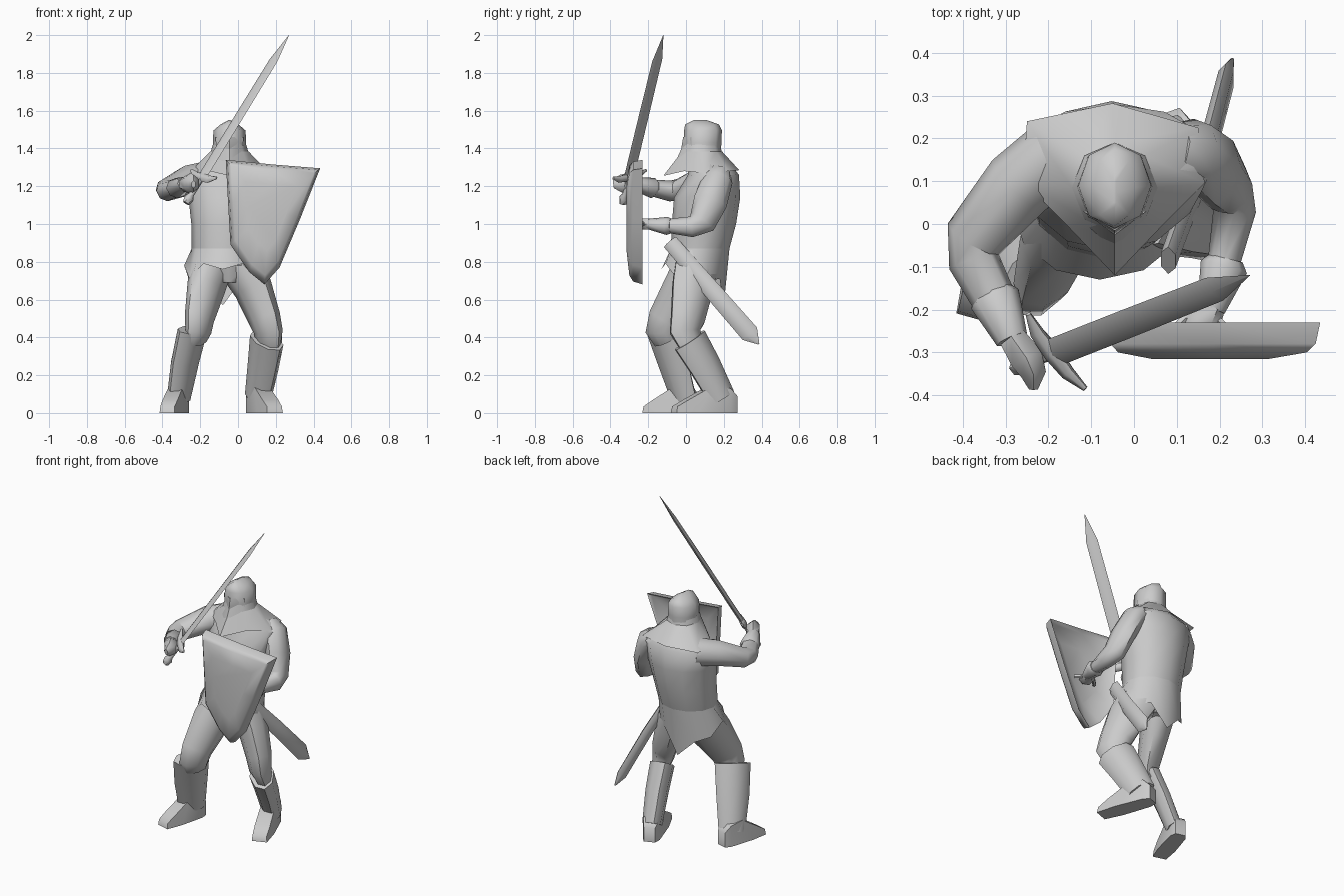
import bpy, bmesh, math
from mathutils import Vector as V


def finish(name, bm, angle=55):
    bmesh.ops.remove_doubles(bm, verts=bm.verts, dist=1e-5)
    bmesh.ops.recalc_face_normals(bm, faces=bm.faces)
    me = bpy.data.meshes.new(name)
    bm.to_mesh(me)
    bm.free()
    ob = bpy.data.objects.new(name, me)
    bpy.context.collection.objects.link(ob)
    bpy.ops.object.select_all(action='DESELECT')
    ob.select_set(True)
    bpy.context.view_layer.objects.active = ob
    bpy.ops.object.shade_smooth_by_angle(angle=math.radians(angle))
    return ob


def loft(name, rings, caps=True, angle=55):
    bm = bmesh.new()
    vs = [[bm.verts.new(p) for p in r] for r in rings]
    n = len(vs[0])
    for a, b in zip(vs, vs[1:]):
        for i in range(n):
            bm.faces.new((a[i], a[(i + 1) % n], b[(i + 1) % n], b[i]))
    if caps:
        bm.faces.new(vs[0])
        bm.faces.new(vs[-1])
    return finish(name, bm, angle)


def ring(cx, cy, z, rx, ry, n=8, phase=0.0):
    return [(cx + rx * math.cos(phase + 2 * math.pi * i / n),
             cy + ry * math.sin(phase + 2 * math.pi * i / n), z) for i in range(n)]


def tube(name, path, wide=(1, 0, 0), n=8, angle=55):
    """path: (point, half width, half thickness)"""
    pts = [V(p[0]) for p in path]
    rings = []
    for i, (p, a, b) in enumerate(path):
        t = (pts[min(i + 1, len(pts) - 1)] - pts[max(i - 1, 0)]).normalized()
        s = V(wide)
        s = (s - t * s.dot(t)).normalized()
        u = t.cross(s)
        rings.append([pts[i] + s * a * math.cos(2 * math.pi * k / n)
                      + u * b * math.sin(2 * math.pi * k / n) for k in range(n)])
    return loft(name, rings, True, angle)


def hull(name, pts):
    bm = bmesh.new()
    for p in pts:
        bm.verts.new(p)
    r = bmesh.ops.convex_hull(bm, input=bm.verts)
    bmesh.ops.delete(bm, geom=list({g for g in r['geom_interior'] if isinstance(g, bmesh.types.BMVert)}),
                     context='VERTS')
    return finish(name, bm)


# Torso
loft("torso", [ring(*r, n=12) for r in (
    (-.065, .06, .78, .165, .14), (-.068, .075, .87, .177, .155), (-.06, .095, 1.0, .187, .17),
    (-.052, .112, 1.14, .21, .175), (-.045, .145, 1.26, .235, .135), (-.045, .12, 1.34, .12, .10))])

# Zigzag tunic skirt, longest at the back
zs = [.76, .70, .71, .57, .67, .70, .78, .71, .79, .76, .79, .71]
top = ring(-.068, .075, .87, .177, .155, 12)
low = ring(-.08, .035, 0, .205, .165, 12)
loft("tunic_skirt", [top, [(p[0], p[1], z) for p, z in zip(low, zs)]], False)

# Pointed shoulder collar and upper cowl
inner = ring(-.045, .085, 1.385, .10, .105, 8, -math.pi / 2)
outer = [(-.045, -.12, 1.255), (.06, -.01, 1.28), (.165, .095, 1.27), (.15, .225, 1.28),
         (-.05, .282, 1.285), (-.25, .24, 1.28), (-.26, .10, 1.27), (-.15, -.01, 1.28)]
loft("shoulder_collar", [outer, inner], False)
cowl_low = [(-.045, -.06, 1.32)] + ring(-.045, .085, 1.35, .11, .11, 8, -math.pi / 2)[1:]
loft("cowl", [cowl_low, ring(-.045, .085, 1.43, .085, .095, 8, -math.pi / 2)])

# Helmet with a central ridge and a chin wedge
ph = -math.pi / 2
loft("helmet", [ring(-.045, .085, 1.36, .09, .10, 8, ph), ring(-.045, .087, 1.43, .088, .10, 8, ph),
                ring(-.045, .09, 1.495, .085, .10, 8, ph), ring(-.045, .085, 1.527, .048, .09, 8, ph),
                ring(-.045, .075, 1.55, .004, .035, 8, ph)])
hull("face_guard", [(-.12, .03, 1.46), (.03, .03, 1.46), (-.045, -.015, 1.46), (-.045, -.025, 1.40),
                    (-.11, .03, 1.35), (.02, .03, 1.35), (-.045, -.005, 1.34)])

# Each leg splays outward along its own heading
rdir, ldir = (.6, .8, 0), (.6, -.8, 0)

# Thighs and knees
tube("right_thigh", [((-.135, .06, .80), .12, .11), ((-.17, -.02, .66), .12, .085),
                     ((-.205, -.12, .50), .095, .065), ((-.21, -.14, .43), .09, .055),
                     ((-.225, -.11, .38), .075, .045)], rdir)
tube("left_thigh", [((.0, .06, .80), .13, .11), ((.08, .035, .66), .125, .09),
                    ((.14, .01, .50), .105, .075), ((.16, -.005, .43), .095, .065),
                    ((.16, .03, .36), .08, .05)], ldir)
hull("pelvis", ring(-.05, .06, .80, .17, .13) + ring(-.05, .05, .69, .08, .09))

# Boots: shaft plus foot
tube("right_boot_shaft", [((-.24, -.125, .44), .108, .058), ((-.28, -.07, .27), .10, .055),
                          ((-.315, -.01, .07), .08, .05)], rdir)
tube("left_boot_shaft", [((.152, .02, .385), .112, .072), ((.133, .10, .25), .10, .068),
                         ((.105, .19, .08), .085, .058)], ldir)


def foot(name, heel, toe, w):
    h, t = V((*heel, 0)), V((*toe, 0))
    s = V((0, 0, 1)).cross(t - h).normalized() * w
    spec = [(0, .6, 0), (0, .6, .09), (.12, .9, 0), (.12, .85, .13), (.42, .75, .14), (.65, 1, 0),
            (.8, .8, .07), (.98, .75, .035), (1, .8, 0)]
    hull(name, [h.lerp(t, f) + s * k * m + V((0, 0, z)) for f, m, z in spec for k in (-1, 1)])


foot("right_foot", (-.295, .065), (-.375, -.22), .052)
foot("left_foot", (.075, .26), (.195, -.065), .056)

# Arms, cuffs and hands
tube("right_arm", [((-.18, .165, 1.24), .09, .085), ((-.27, .09, 1.23), .08, .085),
                   ((-.375, -.035, 1.18), .06, .07), ((-.375, -.085, 1.175), .055, .06),
                   ((-.315, -.20, 1.195), .042, .05)], (0, 0, 1))
tube("right_cuff", [((-.335, -.15, 1.185), .035, .04), ((-.325, -.175, 1.19), .055, .06),
                    ((-.285, -.27, 1.215), .035, .038)], (0, 0, 1))
tube("right_hand", [((-.285, -.265, 1.21), .04, .036), ((-.25, -.315, 1.215), .055, .045),
                    ((-.235, -.35, 1.215), .045, .034), ((-.235, -.385, 1.21), .02, .012)], (0, 0, 1), 6)
tube("left_arm", [((.10, .18, 1.27), .05, .06), ((.14, .17, 1.24), .065, .08),
                  ((.19, .13, 1.12), .062, .09), ((.22, .085, 1.01), .058, .075),
                  ((.235, .03, .985), .05, .055), ((.21, -.09, .99), .038, .038)])
tube("left_cuff", [((.215, -.08, .99), .04, .04), ((.21, -.10, .99), .056, .048),
                   ((.18, -.20, 1.0), .033, .028)])
tube("left_hand", [((.18, -.19, 1.0), .035, .032), ((.16, -.225, 1.0), .045, .035),
                   ((.15, -.255, 1.0), .04, .03)], n=6)

# Shield: bevelled and bowed plate with a shallow hollow back
edge = [(-.065, 1.34), (.185, 1.315), (.435, 1.295), (.33, 1.03), (.22, .77), (.14, .68),
        (.06, .745), (-.04, .89), (-.053, 1.12)]
cx, cz = .17, 1.08


def shield_ring(s, y):
    return [(cx + (x - cx) * s, y, cz + (z - cz) * s) for x, z in edge]


loft("shield", [shield_ring(.55, -.28), shield_ring(.92, -.25), shield_ring(1, -.23),
                shield_ring(.96, -.28), shield_ring(.88, -.30), shield_ring(.55, -.315)])
tube("shield_grip", [((.08, -.26, 1.0), .012, .012), ((.12, -.22, 1.0), .012, .012),
                     ((.19, -.22, 1.0), .012, .012), ((.23, -.26, 1.0), .012, .012)], (0, 0, 1), 6)

# Sword: grip, guard and blade along one axis
tip, pom = V((.27, -.12, 2.0)), V((-.275, -.335, 1.11))
g = V((.13, -.17, -.04))


def at(f):
    return pom.lerp(tip, f)


tube("sword_blade", [(at(.15), .036, .014), (at(.5), .036, .014), (at(.85), .034, .012),
                     (at(1), .001, .001)], g, 4)
tube("sword_grip", [(at(0), .02, .02), (at(.03), .026, .026), (at(.05), .015, .015),
                    (at(.16), .016, .016)], g, 6)
c = at(.155)
gd = g.normalized()
ax = (tip - pom).normalized()
tube("sword_guard", [(c - gd * .112 + ax * .02, .008, .006), (c - gd * .06, .022, .015),
                     (c, .026, .02), (c + gd * .06, .022, .015),
                     (c + gd * .112 + ax * .02, .008, .006)], ax, 6)

# Scabbard slung on the left hip
a, b = V((.08, -.085, .905)), V((.23, .385, .365))
mid = V((.165, .15, .635))
tube("scabbard", [(a, .042, .02), (mid, .047, .022), (a.lerp(b, .9), .05, .02),
                  (b, .004, .004)], (0, .76, .65), 6)
